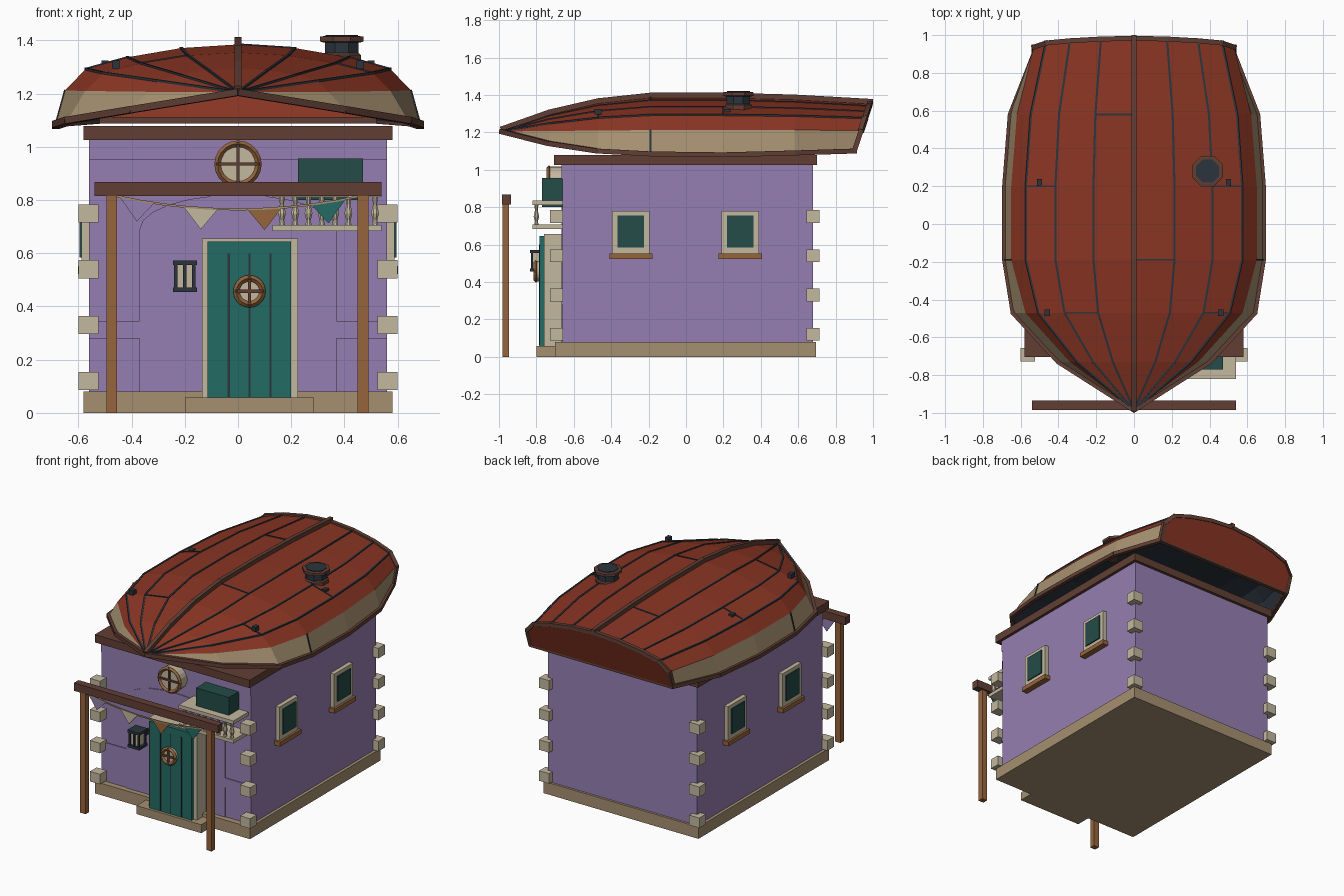
import bpy, bmesh, math
from mathutils import Vector, Matrix

cube = bpy.data.objects.get("Cube")
if cube:
    bpy.data.objects.remove(cube, do_unlink=True)


def material(name, hexcode):
    rgb = [int(hexcode[i:i + 2], 16) / 255 for i in (0, 2, 4)]
    col = [c / 12.92 if c < 0.04 else ((c + 0.055) / 1.055) ** 2.4 for c in rgb] + [1]
    m = bpy.data.materials.new(name)
    m.use_nodes = True
    m.diffuse_color = col
    m.node_tree.nodes["Principled BSDF"].inputs["Base Color"].default_value = col
    return m


PURPLE = material("purple plaster", "967FB2")
CREAM = material("cream stone", "C4B89F")
TAN = material("tan stone", "A59070")
RED = material("red planks", "8A3523")
BROWN = material("dark brown timber", "613F34")
WOOD = material("warm wood", "96653D")
TEAL = material("teal paint", "246B63")
GLASS = material("dark green glass", "234C47")
SLATE = material("dark slate", "2C343D")


def finish(name, bm, *mats):
    bmesh.ops.recalc_face_normals(bm, faces=bm.faces)
    me = bpy.data.meshes.new(name)
    bm.to_mesh(me)
    bm.free()
    for m in mats:
        me.materials.append(m)
    ob = bpy.data.objects.new(name, me)
    bpy.context.collection.objects.link(ob)
    return ob


def boxes(name, mat, *ranges):
    """Boxes given as x0, x1, y0, y1, z0, z1."""
    bm = bmesh.new()
    for r in ranges:
        lo, hi = Vector(r[::2]), Vector(r[1::2])
        mtx = Matrix.Translation((lo + hi) / 2) @ Matrix.Diagonal((*(hi - lo), 1))
        bmesh.ops.create_cube(bm, size=1, matrix=mtx)
    return finish(name, bm, mat)


def beams(name, mat, paths, w, h):
    """Square-section strips running along point paths."""
    bm = bmesh.new()
    for path in paths:
        for a, b in zip(path, path[1:]):
            a, b = Vector(a), Vector(b)
            d = b - a
            if d.length < 0.001:
                continue
            rot = d.to_track_quat('Y', 'Z').to_matrix().to_4x4()
            mtx = Matrix.Translation((a + b) / 2) @ rot @ Matrix.Diagonal((w, d.length + w * 0.4, h, 1))
            bmesh.ops.create_cube(bm, size=1, matrix=mtx)
    return finish(name, bm, mat)


def lathe(name, mat, profile, spots, sides):
    """Turned shape from (radius, z) pairs, repeated at each (x, y) spot."""
    bm = bmesh.new()
    for x, y in spots:
        rings = []
        for r, z in profile:
            angles = [math.tau * (i + 0.5) / sides for i in range(sides)]
            rings.append([bm.verts.new((x + r * math.cos(a), y + r * math.sin(a), z)) for a in angles])
        for p, q in zip(rings, rings[1:]):
            for i in range(sides):
                j = (i + 1) % sides
                bm.faces.new((p[i], p[j], q[j], q[i]))
        bm.faces.new(rings[0])
        bm.faces.new(rings[-1])
    return finish(name, bm, mat)


def plate(name, mat, pts, y0, y1):
    """Flat outline in x, z, extruded along y."""
    bm = bmesh.new()
    face = bm.faces.new([bm.verts.new((x, y0, z)) for x, z in pts])
    ext = bmesh.ops.extrude_face_region(bm, geom=[face])
    bmesh.ops.translate(bm, vec=(0, y1 - y0, 0), verts=[v for v in ext["geom"] if isinstance(v, bmesh.types.BMVert)])
    return finish(name, bm, mat)


def porthole(name, x, z, r, front, back):
    circle = [(x + r * math.cos(math.tau * i / 20), z + r * math.sin(math.tau * i / 20)) for i in range(20)]
    plate(name + "_pane", CREAM, circle, front + 0.012, back)
    bpy.ops.mesh.primitive_torus_add(major_segments=20, minor_segments=4, major_radius=r - 0.006, minor_radius=0.012,
                                     location=(x, front + 0.012, z), rotation=(math.pi / 2, 0, 0))
    ring = bpy.context.object
    ring.name = name + "_ring"
    ring.data.materials.append(WOOD)
    boxes(name + "_bars", BROWN, (x - r, x + r, front + 0.004, front + 0.014, z - 0.006, z + 0.006),
          (x - 0.006, x + 0.006, front + 0.004, front + 0.014, z - r, z + r))


# House body, plinth, step and cornice
boxes("walls", PURPLE, (-.56, .56, -.66, .68, .02, 1.05))
boxes("plinth", TAN, (-.58, .58, -.70, .695, 0, .08))
boxes("door_step", TAN, (-.2, .285, -.80, -.69, 0, .057))
boxes("cornice", BROWN, (-.58, .58, -.705, .70, 1.025, 1.078))

# Shallow plaster relief on the facade
arch = [(.37 * math.cos(math.pi * i / 12), .69 + .13 * math.sin(math.pi * i / 12)) for i in range(13)]
plate("facade_arch", PURPLE, [(.37, .08)] + arch + [(-.37, .08)], -.666, -.655)
boxes("facade_bands", PURPLE, (-.56, .56, -.666, -.655, .95, 1.025),
      *[(s * .465 - .095, s * .465 + .095, -.666, -.655, .28, .345) for s in (-1, 1)])

# Corner stones
boxes("corner_stones", CREAM, *[(s * .5625 - .0375, s * .5625 + .0375, y, y + .07, z - .034, z + .034)
                                for s in (-1, 1) for y in (-.727, .645) for z in (.12, .33, .54, .75)])

# Side windows
sides = [(s, y) for s in (-1, 1) for y in (-.295, .29)]


def on_wall(s, out, y, half, z0, z1):
    return (*sorted((s * .55, s * out)), y - half, y + half, z0, z1)


boxes("window_frames", CREAM, *[on_wall(s, .588, y, .10, .55, .78) for s, y in sides])
boxes("window_panes", GLASS, *[on_wall(s, .596, y, .07, .585, .755) for s, y in sides])
boxes("window_sills", WOOD, *[on_wall(s, .602, y, .115, .522, .552) for s, y in sides])

# Door
boxes("door_frame", CREAM, (-.135, .225, -.76, -.66, .056, .656))
boxes("door", TEAL, (-.115, .2, -.782, -.75, .056, .645))
boxes("door_grooves", SLATE, *[(x - .004, x + .004, -.786, -.78, .06, .6) for x in (-.035, .043, .122)])
porthole("door_window", .043, .457, .055, -.815, -.78)
porthole("gable_window", 0, .935, .083, -.745, -.66)

# Balcony with turned balusters and window
boxes("balcony_slabs", CREAM, (.13, .54, -.82, -.66, .683, .707), (.13, .54, -.82, -.66, .812, .836))
lathe("balusters", CREAM, [(.013, .705), (.009, .725), (.016, .75), (.008, .785), (.013, .815)],
      [(.165 + .05 * i, -.80) for i in range(8)], 8)
boxes("balcony_window", GLASS, (.225, .47, -.77, -.66, .80, .957))

# Wall lantern
boxes("lantern_core", CREAM, (-.228, -.172, -.82, -.76, .47, .56))
boxes("lantern_cage", SLATE, (-.245, -.155, -.835, -.745, .455, .472), (-.245, -.155, -.835, -.745, .555, .572),
      *[(x - .006, x + .006, y - .006, y + .006, .46, .56) for x in (-.234, -.2, -.166) for y in (-.824, -.756)])
boxes("lantern_bracket", SLATE, (-.21, -.19, -.75, -.655, .50, .53))

# Porch beam, posts and bunting
boxes("porch_posts", WOOD, *[(x - .02, x + .02, -.982, -.945, 0, .83) for x in (-.475, .47)])
boxes("porch_beam", BROWN, (-.54, .54, -.985, -.935, .815, .868))


def rope_z(x):
    return .765 + .05 * (x / .46) ** 2


beams("bunting_rope", TAN, [[(x, -.965, rope_z(x)) for x in [-.46 + .092 * i for i in range(11)]]], .008, .008)
for i, mat in enumerate((PURPLE, CREAM, WOOD, TEAL)):
    x = -.38 + .24 * i
    a, b = x - .065, x + .065
    plate("bunting_flag_" + str(i + 1), mat, [(a, rope_z(a)), (b, rope_z(b)), (x, rope_z(x) - .08)], -.968, -.962)

# Upturned hull roof: y, rail x, rail z, chine x, chine z, crown z
stations = [(-.985, 0, 1.205, 0, 1.205, 1.205), (-.73, .40, 1.14, .34, 1.207, 1.295),
            (-.47, .64, 1.10, .575, 1.21, 1.355), (-.19, .685, 1.085, .65, 1.212, 1.385),
            (.2, .685, 1.08, .65, 1.212, 1.385), (.58, .655, 1.09, .62, 1.212, 1.375), (.9, .53, 1.10, .53, 1.21, 1.352)]


def section(y, rx, rz, cx, cz, top):
    half = [(rx, rz), (cx, cz)] + [(cx * f, cz + (top - cz) * g) for f, g in ((.88, .47), (.64, .72), (.33, .92))]
    pts = [(-x, z) for x, z in half] + [(0, top)] + half[::-1]
    rake = .33 if y == .9 else 0
    return [Vector((x, y + rake * (z - 1.1), z)) for x, z in pts]


rows = [section(*s) for s in stations]
bm = bmesh.new()
grid = [[bm.verts.new(p) for p in row] for row in rows]
last = len(rows[0]) - 2
for a, b in zip(grid, grid[1:]):
    for i in range(last + 1):
        bm.faces.new((a[i], a[i + 1], b[i + 1], b[i])).material_index = int(i in (0, last))
bmesh.ops.remove_doubles(bm, verts=bm.verts, dist=.0005)
hull = finish("roof_hull", bm, RED, TAN, SLATE)
if sum(f.normal.z * f.area for f in hull.data.polygons) < 0:
    hull.data.flip_normals()
shell = hull.modifiers.new("shell", 'SOLIDIFY')
shell.thickness, shell.offset = .014, -1
shell.material_offset, shell.material_offset_rim = 2, 2

# Stern board
bm = bmesh.new()
bm.faces.new([bm.verts.new(p) for p in rows[-1]])
stern = finish("stern_board", bm, RED)
stern.modifiers.new("thickness", 'SOLIDIFY').thickness = .012

# Timber trim, keel and plank seams
rail = [r[0] for r in rows[::-1]] + [r[-1] for r in rows[1:]]
beams("rail_trim", BROWN, [rail, rows[-1], [rows[-1][0], rows[-1][-1]]], .026, .026)
keel = [r[5] + Vector((0, 0, .012)) for r in rows]
beams("keel", BROWN, [keel + [keel[-1] + Vector((0, .012, 0))]], .026, .03)
seams = [[r[i] for r in rows] for i in (2, 3, 4, 6, 7, 8)]
beams("long_seams", SLATE, seams, .011, .009)
joints = [(5, 4), (4, 2), (4, 7), (3, 5), (2, 3), (2, 7), (3, 0), (3, 9)]
beams("cross_seams", SLATE, [[rows[r][i], rows[r][i + 1]] for r, i in joints], .009, .008)
boxes("roof_cleats", SLATE, *[(x - .014, x + .014, y - .018, y + .018, 1.295, 1.325)
                              for x, y in ((-.5, .22), (.5, .22), (-.46, -.47), (.46, -.47))])

# Chimney
spot = [(.39, .28)]
lathe("chimney_base", BROWN, [(.078, 1.30), (.078, 1.345), (.07, 1.352)], spot, 8)
lathe("chimney_pipe", SLATE, [(.068, 1.30), (.068, 1.40)], spot, 8)
lathe("chimney_rim", BROWN, [(.075, 1.392), (.088, 1.396), (.088, 1.414), (.075, 1.416)], spot, 8)
lathe("chimney_cap", SLATE, [(.066, 1.40), (.066, 1.42)], spot, 8)
